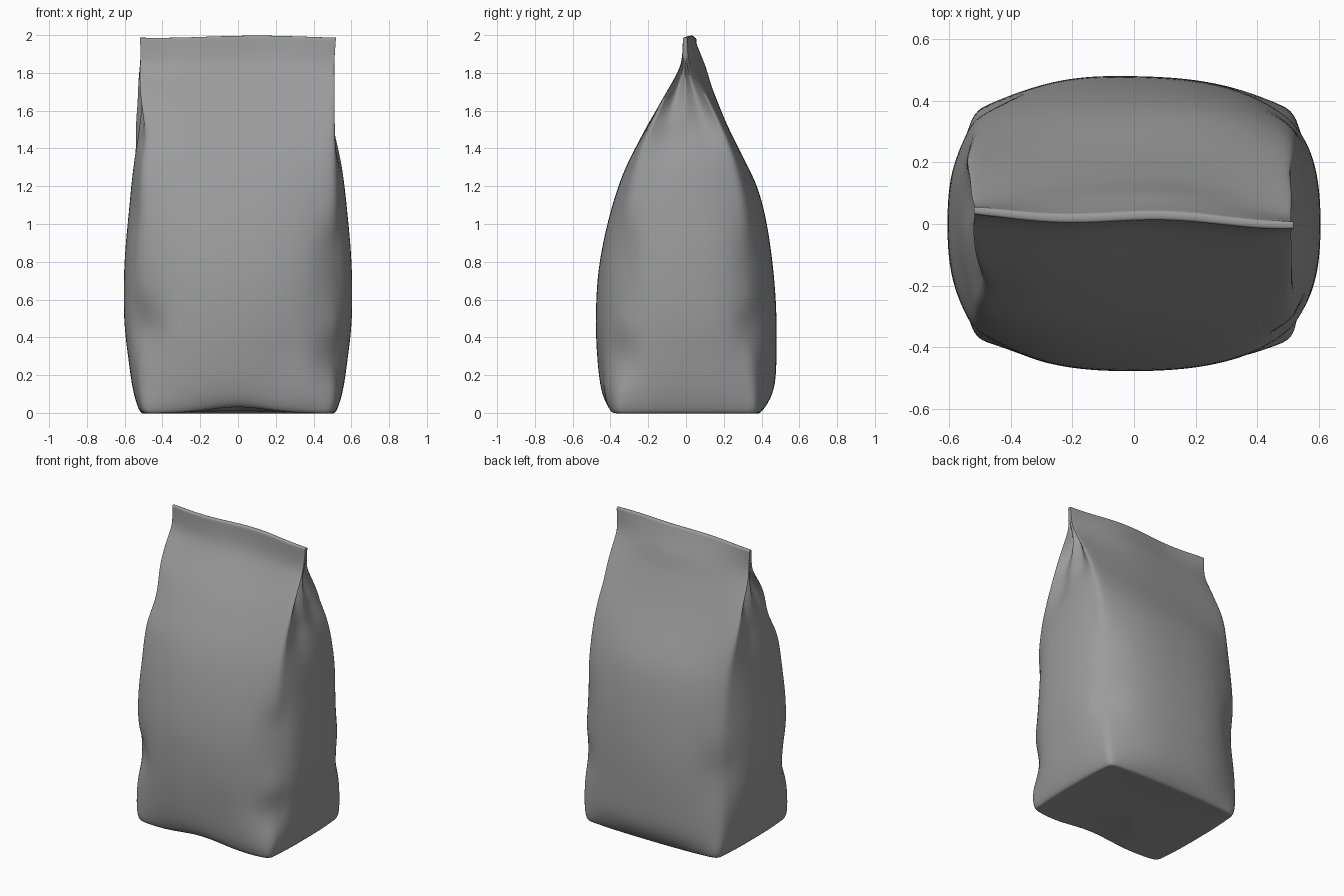
import bpy, bmesh, math

N = 14  # segments per side of the cross-section

# z, corner half width, side-middle half width, corner half depth, front middle, back middle
RINGS = [
    (-0.004, .490, .505, .365, .395, .385),
    (0.006, .500, .520, .374, .410, .40),
    (0.05, .512, .538, .378, .432, .435),
    (0.14, .520, .562, .366, .457, .475),
    (0.30, .522, .582, .355, .473, .477),
    (0.45, .522, .602, .350, .479, .476),
    (0.60, .522, .606, .348, .476, .472),
    (0.75, .520, .604, .345, .466, .462),
    (0.90, .518, .595, .337, .440, .445),
    (1.05, .515, .580, .322, .405, .420),
    (1.20, .515, .565, .297, .360, .380),
    (1.32, .515, .550, .270, .312, .320),
    (1.44, .518, .532, .228, .250, .257),
    (1.54, .520, .495, .183, .200, .205),
    (1.64, .521, .465, .133, .143, .160),
    (1.73, .523, .450, .082, .088, .118),
    (1.80, .520, .460, .040, .050, .093),
    (1.85, .513, .500, .019, .032, .072),
    (1.91, .513, .513, .014, .020, .046),
    (1.985, .518, .518, .013, .014, .018),
    (1.998, .518, .518, .012, .013, .016),
]

# Dents (negative depth = bump): x, y, z, radius, depth
DENTS = [
    (.52, -.36, .30, .09, .06), (.52, -.35, .68, .09, .055),
    (.52, -.34, .92, .08, .04), (-.52, -.36, .46, .10, .075),
    (-.52, -.25, 1.48, .12, .05), (-.52, .36, .55, .12, .035),
    (.52, .36, .48, .08, .055), (.52, .36, .82, .08, .055),
    (.20, -.46, .22, .15, .015), (-.56, -.20, 1.10, .14, .015),
    (-.52, .18, 1.50, .20, -.03), (-.52, .05, 1.75, .12, -.015),
    (.36, -.42, .12, .12, -.015), (-.18, .47, .5, .25, -.008),
    (.53, -.09, 1.42, .09, .035), (.53, .11, 1.50, .08, .025),
    (-.53, .09, 1.42, .09, .03),
]


def shape(x, y, z):
    # bent top seam
    k = min(max((z - 1.3) / .55, 0), 1)
    y += k * k * (.02 - .03 * x + .010 * math.sin(9 * x + .6))
    if z > 1.95:
        z -= .012 * (1 - math.cos(6 * (x - .1))) / 2
    for dx, dy, dz, r, d in DENTS:
        q = (x - dx) ** 2 + (y - dy) ** 2 + (z - dz) ** 2
        w = d * math.exp(-q / (r * r))
        l = math.hypot(dx, dy)
        x -= w * dx / l
        y -= w * dy / l
    return x, y, z


def section(z, cx, mx, cy, fy, by):
    pts = []
    for side in range(4):
        for i in range(N):
            t = -1 + 2 * i / N
            lift = 0
            if side in (0, 2):
                bulge = 1 - abs(t) ** 2.6
                s = 1 if side == 0 else -1
                x = s * cx * t
                mid = fy if side == 0 else by
                y = -s * (cy + (mid - cy) * bulge)
                if z < .1 and side == 0:  # raised front bottom edge
                    lift = .036 * math.exp(-(t / .45) ** 2) * (1 - max(z, 0) / .1)
            else:
                s = 1 if side == 1 else -1
                b = 1 - abs(t) ** 2.5
                if mx < cx:  # gusset: two folds with a ridge between them
                    a = abs(t)
                    b = min((1 - a) / .5, .45 + .55 * a / .5)
                x = s * (cx + (mx - cx) * b)
                y = s * cy * t
            pts.append(shape(x, y, z + lift))
    return pts


bm = bmesh.new()
loops = []

# Base
base = section(*RINGS[0])
for f, h in ((.35, .010), (.75, .006), (.96, .001)):
    loops.append([bm.verts.new((x * f, y * f, z * f + h)) for x, y, z in base])
# Walls and top seam
for ring in RINGS:
    loops.append([bm.verts.new(p) for p in section(*ring)])

for a, b in zip(loops, loops[1:]):
    n = len(a)
    for i in range(n):
        j = (i + 1) % n
        bm.faces.new((a[i], a[j], b[j], b[i]))
bm.faces.new(loops[0][::-1])

# Top closure: bridge the front lip to the back lip
top = loops[-1]
front = top[:N + 1]
back = [top[(3 * N - i) % (4 * N)] for i in range(N + 1)]
for i in range(N):
    bm.faces.new((front[i], front[i + 1], back[i + 1], back[i]))
bm.faces.new(top[N:2 * N + 1])
bm.faces.new(top[3 * N:] + [top[0]])
bmesh.ops.recalc_face_normals(bm, faces=bm.faces[:])

mesh = bpy.data.meshes.new("paper_bag")
bm.to_mesh(mesh)
bm.free()
bag = bpy.data.objects.new("paper_bag", mesh)
bpy.context.collection.objects.link(bag)
for p in mesh.polygons:
    p.use_smooth = True

# Dark grey paper
paper = bpy.data.materials.new("paper")
paper.diffuse_color = (.33, .33, .33, 1)
mesh.materials.append(paper)

sub = bag.modifiers.new("smooth", 'SUBSURF')
sub.levels = sub.render_levels = 2
